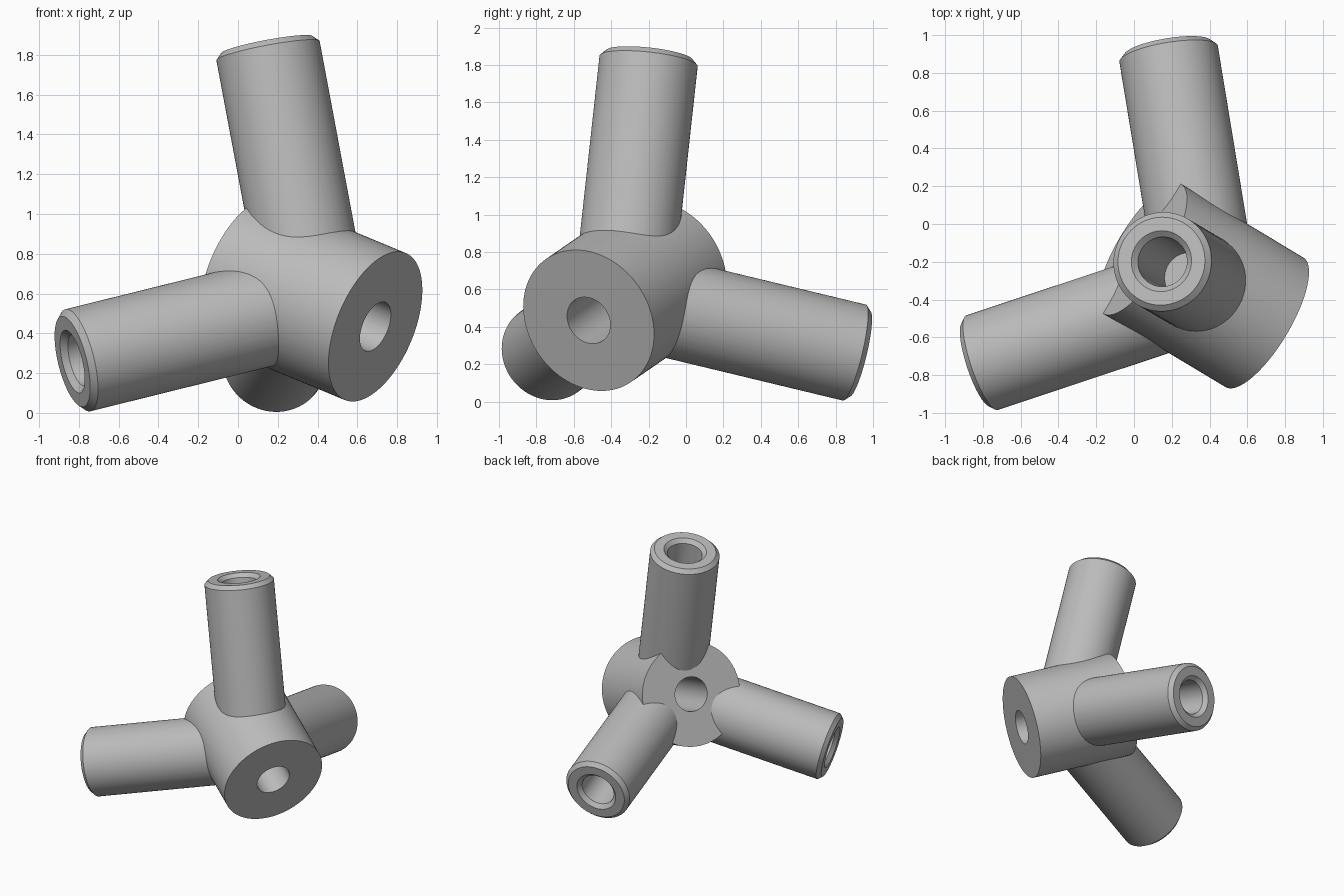
import bpy, bmesh, math
from mathutils import Vector, Matrix

cube = bpy.data.objects.get("Cube")
if cube:
    bpy.data.objects.remove(cube, do_unlink=True)

SIDES = 96
ARM_R, HUB_R, BORE_R = 0.264, 0.40, 0.132
ARM_LEN = 1.32
BEVEL = 0.03

# Joint where the three arm axes cross the hub axis
joint = Vector((0.387, -0.338, 0.56))
hub_dir = Vector((0.807, -0.485, -0.335)).normalized()
arm_dirs = {
    "top_arm": Vector((-0.183, 0.107, 0.977)),
    "back_arm": Vector((-0.158, 0.960, -0.231)),
    "side_arm": Vector((-0.924, -0.307, -0.229)),
}

grey = bpy.data.materials.new("plain_grey")
grey.use_nodes = True
colour = (0.5, 0.5, 0.5, 1.0)
grey.diffuse_color = colour
grey.node_tree.nodes["Principled BSDF"].inputs["Base Color"].default_value = colour


def turned(name, profile, axis):
    """Solid of revolution from (radius, height) points, set along an axis at the joint."""
    bm = bmesh.new()
    pts = [bm.verts.new((r, 0, h)) for r, h in profile]
    edges = [bm.edges.new(pair) for pair in zip(pts, pts[1:])]
    bmesh.ops.spin(bm, geom=pts + edges, cent=(0, 0, 0), axis=(0, 0, 1),
                   angle=math.tau, steps=SIDES, use_duplicate=False)
    bmesh.ops.remove_doubles(bm, verts=bm.verts, dist=1e-5)
    bmesh.ops.recalc_face_normals(bm, faces=bm.faces)
    turn = axis.normalized().to_track_quat('Z', 'Y').to_matrix().to_4x4()
    bm.transform(Matrix.Translation(joint) @ turn)
    mesh = bpy.data.meshes.new(name)
    bm.to_mesh(mesh)
    bm.free()
    mesh.materials.append(grey)
    obj = bpy.data.objects.new(name, mesh)
    bpy.context.collection.objects.link(obj)
    return obj


def combine(target, tool, operation):
    """Apply a boolean and discard the tool."""
    mod = target.modifiers.new(operation.lower(), 'BOOLEAN')
    mod.operation = operation
    mod.solver = 'EXACT'
    mod.object = tool
    tool.hide_render = True
    bpy.ops.object.select_all(action='DESELECT')
    bpy.context.view_layer.objects.active = target
    target.select_set(True)
    bpy.ops.object.modifier_apply(modifier=mod.name)
    bpy.data.objects.remove(tool, do_unlink=True)


# Thick hub cylinder
front, back = 0.376, -0.424
hub = turned("hub_connector",
             [(0, back), (HUB_R, back), (HUB_R, front), (0, front)], hub_dir)

# Arms with bevelled ends
for name, axis in arm_dirs.items():
    arm = turned(name, [(0, 0), (ARM_R, 0), (ARM_R, ARM_LEN - BEVEL),
                        (ARM_R - BEVEL, ARM_LEN), (0, ARM_LEN)], axis)
    combine(hub, arm, 'UNION')

# Blind countersunk sockets in the arms
for name, axis in arm_dirs.items():
    rim = BORE_R + 2 * BEVEL
    socket = turned(name + "_socket",
                    [(0, 0.52), (BORE_R, 0.52), (BORE_R, ARM_LEN - BEVEL),
                     (rim, ARM_LEN + BEVEL), (0, ARM_LEN + BEVEL)], axis)
    combine(hub, socket, 'DIFFERENCE')

# Through bore along the hub
bore = turned("hub_bore", [(0, back - 0.05), (BORE_R, back - 0.05),
                           (BORE_R, front + 0.05), (0, front + 0.05)], hub_dir)
combine(hub, bore, 'DIFFERENCE')

bpy.context.view_layer.objects.active = hub
hub.select_set(True)
bpy.ops.object.shade_smooth_by_angle(angle=math.radians(25))
